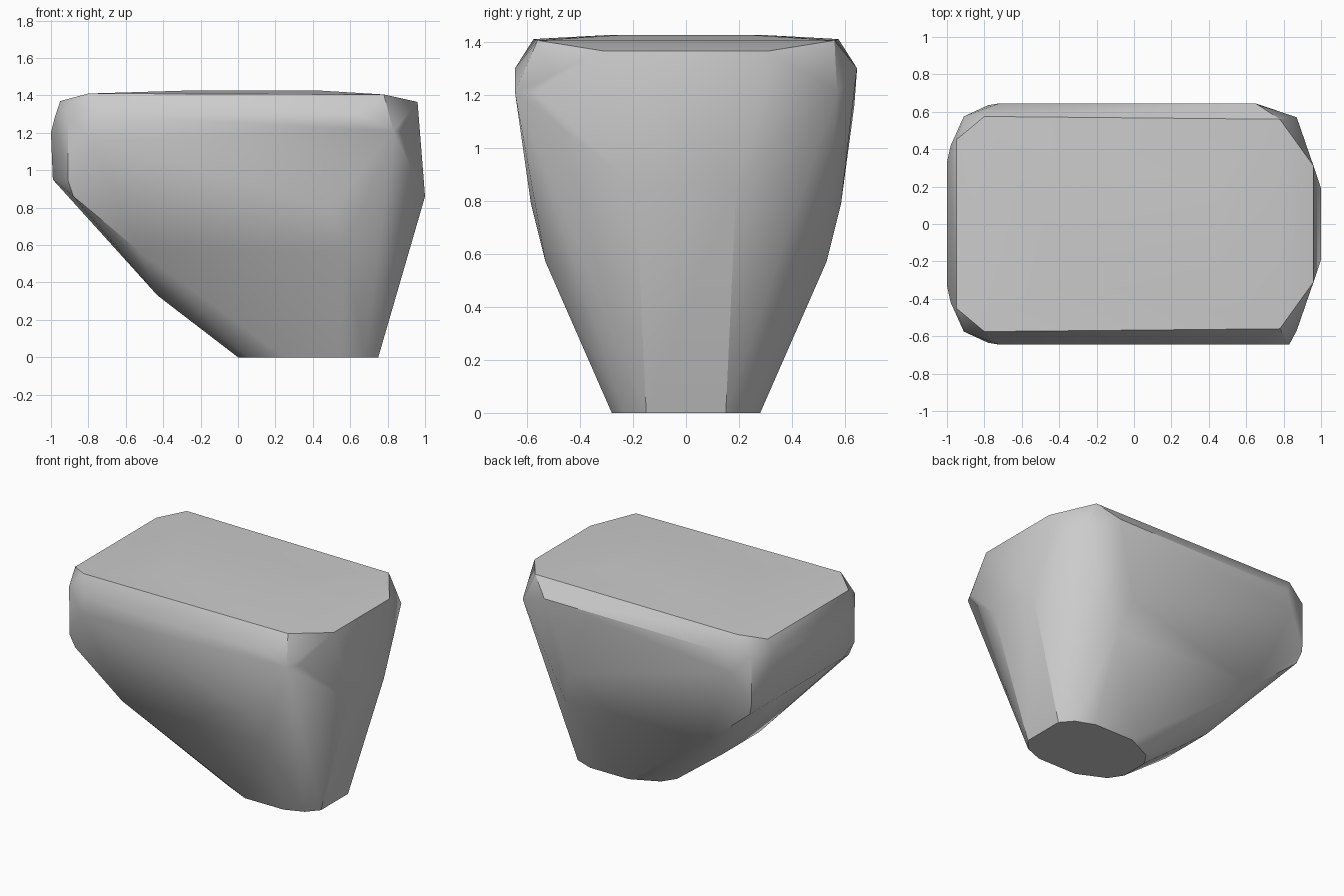
import bpy, bmesh, math

if "Cube" in bpy.data.objects:
    bpy.data.objects.remove(bpy.data.objects["Cube"])

# points given once as (x, y, z) and mirrored front to back
mirrored = [
    (0.00, .10, 0), (0.06, .19, 0), (0.25, .28, 0), (0.55, .28, 0), (0.68, .23, 0), (0.75, .15, 0),   # base
    (-.43, .20, .33), (-.53, .53, .57), (.57, .53, .57), (.50, .585, .79),                             # lower body
    (.76, .40, .66), (1.0, .19, .86),
    (-.99, .33, .95), (-.91, .57, .95), (-.88, .55, .86), (-.78, .635, 1.16),                           # left end
    (-1.0, .33, 1.20), (-.98, .42, 1.28), (-.91, .575, 1.29), (-.72, .645, 1.295),
    (-.95, .45, 1.37), (-.80, .575, 1.41),
    (.65, .645, 1.30), (.87, .57, 1.21), (.96, .31, 1.365), (.78, .56, 1.405),                           # right end
    (-.30, .30, 1.425), (.45, .25, 1.425),                                                              # crown
]
single = [(.83, -.645, 1.21)]

bm = bmesh.new()
for x, y, z in mirrored:
    for s in (1, -1):
        bm.verts.new((x, s * y, z))
for p in single:
    bm.verts.new(p)

# faceted boulder is the convex hull of the points
res = bmesh.ops.convex_hull(bm, input=bm.verts)
loose = [v for v in bm.verts if not v.link_faces]
bmesh.ops.delete(bm, geom=loose, context='VERTS')
bmesh.ops.dissolve_limit(bm, angle_limit=math.radians(1), verts=bm.verts, edges=bm.edges)
bmesh.ops.recalc_face_normals(bm, faces=bm.faces)

mesh = bpy.data.meshes.new("boulder")
bm.to_mesh(mesh)
bm.free()
obj = bpy.data.objects.new("boulder", mesh)
bpy.context.collection.objects.link(obj)
bpy.context.view_layer.objects.active = obj
obj.select_set(True)
bpy.ops.object.shade_smooth_by_angle(angle=math.radians(30))
